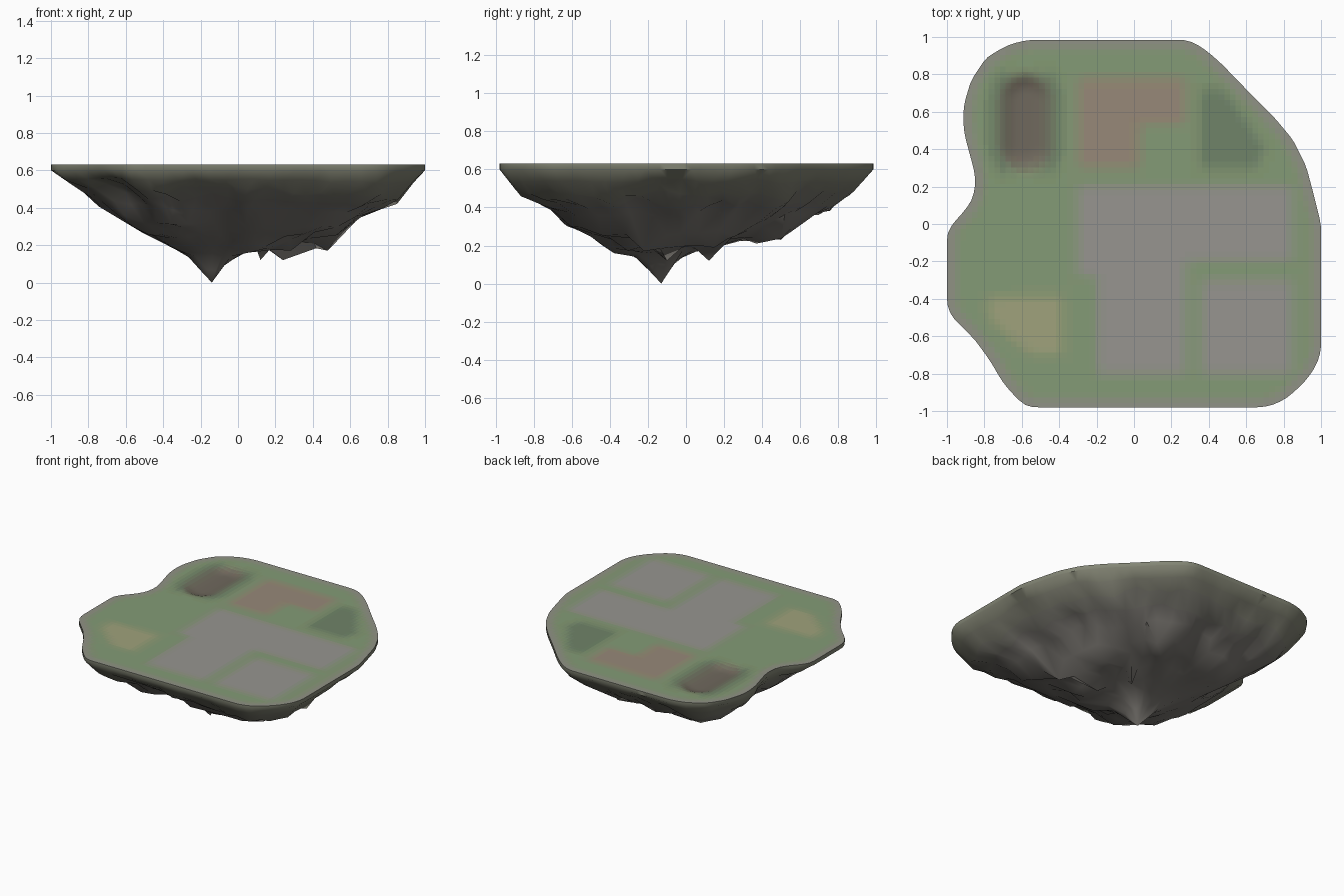
import bpy, bmesh, math
from mathutils import Vector, noise
from mathutils.geometry import intersect_point_line

if "Cube" in bpy.data.objects:
    bpy.data.objects.remove(bpy.data.objects["Cube"])

TOP, RIM = 0.63, 0.60
CENTRE = Vector((-0.14, -0.13))
# Island outline seen from above
OUTLINE = [(-.56, .985), (.28, .985), (.35, .955), (.45, .875), (.6, .72), (.75, .57),
           (.85, .45), (.92, .31), (.96, .16), (1, 0), (1, -.68), (.97, -.77), (.89, -.87),
           (.79, -.95), (.7, -.98), (-.56, -.98), (-.61, -.95), (-.7, -.85), (-.77, -.73),
           (-.85, -.62), (-.97, -.5), (-1, -.44), (-1, -.05), (-.97, 0), (-.88, .1),
           (-.85, .18), (-.85, .27), (-.88, .38), (-.912, .5), (-.912, .63), (-.87, .77),
           (-.79, .89), (-.67, .96)]
# Rock depth seen from the front (x), from the side (y), and from centre to rim
FRONT = [(-1, .6), (-.87, .51), (-.8, .48), (-.75, .41), (-.5, .26), (-.35, .19), (-.25, .11),
         (-.14, 0), (-.03, .15), (.05, .16), (.12, .12), (.24, .12), (.36, .19), (.48, .17),
         (.58, .3), (.67, .36), (.85, .42), (.93, .5), (1, .6)]
SIDE = [(-.98, .6), (-.87, .46), (-.7, .39), (-.63, .3), (-.57, .3), (-.4, .17), (-.25, .1),
        (-.13, 0), (0, .2), (.12, .12), (.18, .21), (.26, .25), (.37, .21), (.48, .23),
        (.6, .27), (.73, .35), (.9, .5), (.98, .6)]
RADIAL = [(0, 0), (.15, .14), (.3, .19), (.55, .25), (.7, .36), (.8, .41), (.9, .48), (1, .6)]
# Hanging rock tips
TIPS = [(.12, .12, .12), (.48, -.22, .17), (.05, .37, .21), (.24, -.1, .12), (-.1, .5, .23)]
COLOURS = {'grass': (.235, .325, .175), 'paving': (.31, .3, .28), 'earth': (.315, .25, .185),
           'sand': (.35, .36, .2), 'shrub': (.155, .225, .14), 'mud': (.165, .14, .11),
           'rim': (.285, .285, .24)}
# Ground patches as polygons
PATCHES = [('paving', [(-.3, .2), (.85, .2), (.85, -.2), (.28, -.2), (.28, -.8), (-.2, -.8),
                       (-.2, -.28), (-.3, -.28)]),
           ('paving', [(.36, -.3), (.85, -.3), (.85, -.8), (.36, -.8)]),
           ('earth', [(-.3, .78), (.28, .78), (.28, .53), (.03, .53), (.03, .3), (-.3, .3)]),
           ('sand', [(-.78, -.39), (-.38, -.38), (-.38, -.7), (-.55, -.7), (-.78, -.5)]),
           ('shrub', [(.35, .72), (.48, .72), (.7, .4), (.65, .3), (.35, .3)])]


def lerp(table, v):
    for (a, za), (b, zb) in zip(table, table[1:]):
        if v <= b:
            return za + (zb - za) * max(0, (v - a) / (b - a))
    return table[-1][1]


def smooth(v):
    v = min(1, max(0, v))
    return v * v * (3 - 2 * v)


def inside(x, y, poly):
    hit = False
    for (ax, ay), (bx, by) in zip(poly, poly[1:] + poly[:1]):
        if (ay > y) != (by > y) and x < ax + (y - ay) * (bx - ax) / (by - ay):
            hit = not hit
    return hit


def pit_distance(x, y):
    return math.hypot(x + .58, y - min(.67, max(.41, y)))


def zone(x, y):
    d = pit_distance(x, y)
    if d < .13:
        return 'mud'
    if d < .19 and abs(x + .58) > .1:
        return 'shrub'
    return next((n for n, p in PATCHES if inside(x, y, p)), 'grass')


def make_object(name, bm, angle, colours, up):
    bmesh.ops.recalc_face_normals(bm, faces=bm.faces)
    if sum(f.normal.z * f.calc_area() for f in bm.faces) * up < 0:
        bmesh.ops.reverse_faces(bm, faces=bm.faces)
    me = bpy.data.meshes.new(name)
    bm.to_mesh(me)
    bm.free()
    for i, rgb in enumerate(colours):
        m = bpy.data.materials.new(f"{name}_tone_{i}")
        m.diffuse_color = (*rgb, 1)
        m.use_nodes = True
        m.node_tree.nodes["Principled BSDF"].inputs["Base Color"].default_value = m.diffuse_color
        me.materials.append(m)
    ob = bpy.data.objects.new(name, me)
    bpy.context.collection.objects.link(ob)
    bpy.ops.object.select_all(action='DESELECT')
    ob.select_set(True)
    bpy.context.view_layer.objects.active = ob
    bpy.ops.object.shade_smooth_by_angle(angle=math.radians(angle))


def edge_points(count):
    pts = []
    for a, b in zip(OUTLINE, OUTLINE[1:] + OUTLINE[:1]):
        a, b = Vector(a), Vector(b)
        n = max(1, round((b - a).length / .09))
        pts += [a.lerp(b, i / n) for i in range(n)]
    # cut corners once to round the outline, then space the points evenly
    pts = [a.lerp(b, t) for a, b in zip(pts, pts[1:] + pts[:1]) for t in (.25, .75)][::-1]
    segs = list(zip(pts, pts[1:] + pts[:1]))
    step = sum((b - a).length for a, b in segs) / count
    out, done = [], 0
    for a, b in segs:
        size = (b - a).length
        while len(out) < count and len(out) * step <= done + size:
            out.append(a.lerp(b, (len(out) * step - done) / size))
        done += size
    return out


EDGE = edge_points(160)


def rim_distance(p):
    best = 9
    for a, b in zip(EDGE, EDGE[1:] + EDGE[:1]):
        q, t = intersect_point_line(p, a, b)
        best = min(best, (p - a.lerp(b, min(1, max(0, t)))).length)
    return best


# Ground: outline face cut into a grid, with a shallow mud hollow
bm = bmesh.new()
bm.faces.new([bm.verts.new((p.x, p.y, TOP)) for p in EDGE])
for axis in ((1, 0, 0), (0, 1, 0)):
    for i in range(-33, 34):
        bmesh.ops.bisect_plane(bm, geom=bm.verts[:] + bm.edges[:] + bm.faces[:], dist=1e-5,
                               plane_co=Vector(axis) * (i * .03 + .003), plane_no=axis)
mats = {}
for f in bm.faces:
    c = f.calc_center_median()
    mix, total = Vector((0, 0, 0)), 0
    for i in range(-2, 3):
        for j in range(-2, 3):
            w = (3 - abs(i)) * (3 - abs(j))
            mix += Vector(COLOURS[zone(c.x + i * .022, c.y + j * .022)]) * w
            total += w
    mix = (mix / total).lerp(Vector(COLOURS['rim']), smooth(1.1 - rim_distance(c.xy) / .08))
    f.material_index = mats.setdefault(tuple(round(v / .01) * .01 for v in mix), len(mats))
for v in bm.verts:
    v.co.z -= .025 * smooth((.14 - pit_distance(v.co.x, v.co.y)) / .09)
make_object("ground", bm, 60, mats, 1)


# Rock underside: rings shrinking towards the lowest tip, coarser as they go in
def rock_point(p, t):
    q = CENTRE.lerp(p, t)
    w = smooth((1 - t) / .15) * smooth(t / .3)
    q += Vector((noise.noise((q.x * 5, q.y * 5, 3)), noise.noise((q.x * 5, q.y * 5, 9)))) * .06 * w
    bump = noise.noise((q.x * 3.5, q.y * 3.5, 0)) * .06 + noise.noise((q.x * 9, q.y * 9, 5)) * .06
    corner = .05 * smooth(-(q.x + q.y + .4) * 2)
    z = max(lerp(FRONT, q.x), lerp(SIDE, q.y), lerp(RADIAL, t) + (bump + corner) * w)
    return q.x, q.y, min(RIM, z)


bm = bmesh.new()
rings = [[bm.verts.new((p.x, p.y, z)) for p in EDGE] for z in (TOP, RIM)]
for t in (.95, .88, .79, .69, .59, .48, .37, .26, .15, .07):
    every = 2 if t > .6 else 4 if t > .3 else 8
    rings.append([bm.verts.new(rock_point(p, t)) for p in EDGE[::every]])
for x, y, z in TIPS:
    near = min((v for r in rings[3:] for v in r), key=lambda v: math.hypot(v.co.x - x, v.co.y - y))
    near.co = (x, y, z)
for k, (a, b) in enumerate(zip(rings, rings[1:])):
    n = len(b)
    for i in range(n):
        j = (i + 1) % n
        if len(a) > n:  # step from a finer ring to a coarser one
            m, e = a[2 * i + 1], a[2 * j]
            faces = [(a[2 * i], m, b[i]), (m, b[j], b[i]), (m, e, b[j])]
        else:
            faces = [(a[i], a[j], b[j], b[i])]
        for f in faces:
            bm.faces.new(f).material_index = min(k, 4)
tip = bm.verts.new((CENTRE.x, CENTRE.y, 0))
last = rings[-1]
for i in range(len(last)):
    bm.faces.new((last[i], last[(i + 1) % len(last)], tip)).material_index = 4
make_object("rock_underside", bm, 50,
            [(.23, .24, .18), (.215, .22, .165), (.21, .21, .165), (.205, .2, .17),
             (.2, .188, .17)], -1)
